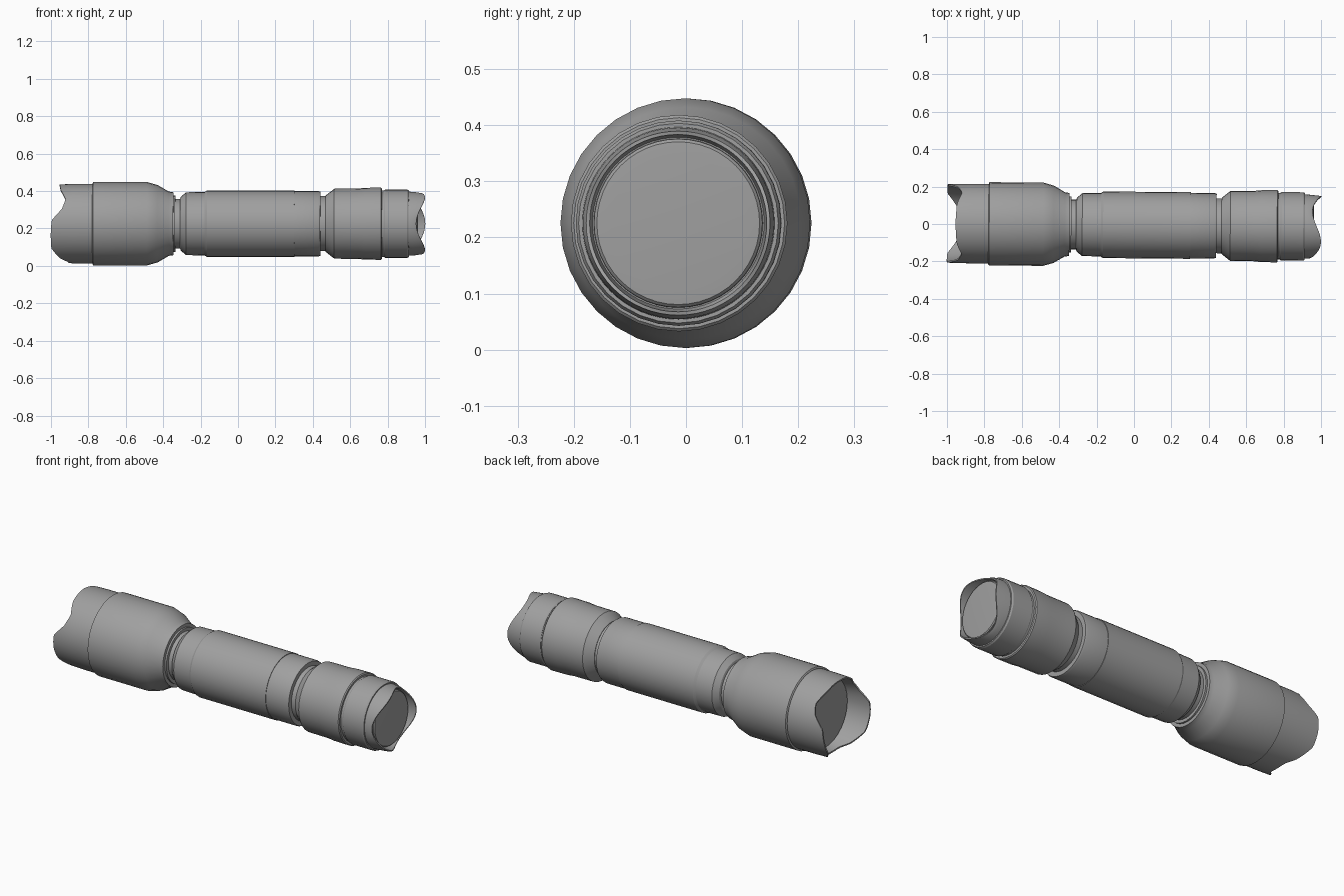
import bpy, bmesh, math

cube = bpy.data.objects.get("Cube")
if cube:
    bpy.data.objects.remove(cube, do_unlink=True)

grey = bpy.data.materials.new("matte_grey")
grey.use_nodes = True
grey.diffuse_color = (0.35, 0.35, 0.35, 1)
grey.node_tree.nodes["Principled BSDF"].inputs["Base Color"].default_value = (0.35, 0.35, 0.35, 1)


def lathe(name, profile, sides=32):
    """Spin (x, radius) points about the x axis; x may be a function of the angle."""
    bm = bmesh.new()
    rings = []
    for x, r in profile:
        if r == 0:
            rings.append([bm.verts.new((x, 0, 0))] * sides)
            continue
        ring = []
        for i in range(sides):
            a = 2 * math.pi * i / sides
            px = x(a) if callable(x) else x
            ring.append(bm.verts.new((px, r * math.cos(a), r * math.sin(a))))
        rings.append(ring)
    for lower, upper in zip(rings, rings[1:]):
        for i in range(sides):
            j = (i + 1) % sides
            corners = dict.fromkeys((lower[i], lower[j], upper[j], upper[i]))
            bm.faces.new(list(corners))
    bmesh.ops.recalc_face_normals(bm, faces=bm.faces)
    mesh = bpy.data.meshes.new(name)
    bm.to_mesh(mesh)
    bm.free()
    mesh.materials.append(grey)
    obj = bpy.data.objects.new(name, mesh)
    bpy.context.collection.objects.link(obj)
    obj.location = (0, -0.0055, 0.2255)
    obj.rotation_euler.z = math.radians(-0.5)
    bpy.ops.object.select_all(action='DESELECT')
    obj.select_set(True)
    bpy.context.view_layer.objects.active = obj
    bpy.ops.object.shade_smooth_by_angle(angle=math.radians(25))
    return obj


def solid(name, profile, sides=32):
    """Lathe closed at both ends."""
    return lathe(name, [(profile[0][0], 0)] + profile + [(profile[-1][0], 0)], sides)


# Scalloped front edge: elevation in degrees against x, the same on both sides
SCALLOP = [(-90, -0.905), (-75, -0.91), (-62, -0.95), (-38, -0.998), (-15, -1.0),
           (5, -0.995), (22, -0.94), (38, -0.92), (60, -0.948), (90, -0.955)]


def front_edge(a):
    e = math.degrees(math.asin(max(-1, min(1, math.sin(a)))))
    for (e0, x0), (e1, x1) in zip(SCALLOP, SCALLOP[1:]):
        if e <= e1:
            return x0 + (x1 - x0) * (e - e0) / (e1 - e0)
    return SCALLOP[-1][1]


# Three-lobed rear edge
def rear_edge(a):
    return 0.977 + 0.023 * math.cos(3 * a)


# Head: scalloped bezel with recessed lens
lathe("bezel", [(-0.76, 0), (-0.76, 0.2125), (-0.88, 0.2125), (front_edge, 0.210),
                (front_edge, 0.202), (-0.865, 0.190), (-0.865, 0)], 64)
solid("lens", [(-0.855, 0.187), (-0.868, 0.187), (-0.872, 0.180)])
solid("head", [(-0.778, 0.216), (-0.774, 0.2225), (-0.485, 0.2225), (-0.43, 0.207),
               (-0.37, 0.172), (-0.345, 0.168), (-0.345, 0.14)])

# Front neck and grip tube
solid("front_neck", [(-0.36, 0.150), (-0.335, 0.150), (-0.335, 0.133), (-0.30, 0.133)])
solid("front_collar", [(-0.31, 0.133), (-0.305, 0.145), (-0.277, 0.168), (-0.165, 0.170)])
solid("grip", [(-0.18, 0.168), (-0.165, 0.178), (0.302, 0.178)])
solid("grip_rear_band", [(0.29, 0.175), (0.43, 0.175), (0.441, 0.171), (0.441, 0.14)])
solid("rear_neck", [(0.43, 0.147), (0.48, 0.147)])

# Tail sleeve, ring and cap
solid("tail_sleeve", [(0.468, 0.150), (0.515, 0.187), (0.64, 0.188), (0.68, 0.192),
                      (0.765, 0.193), (0.770, 0.188)])
solid("tail_groove", [(0.76, 0.177), (0.80, 0.177)])
solid("tail_ring", [(0.782, 0.179), (0.788, 0.183), (0.905, 0.183), (0.914, 0.178)])
lathe("tail_cap", [(0.90, 0), (0.90, 0.172), (0.94, 0.170), (rear_edge, 0.164),
                   (rear_edge, 0.158), (0.945, 0.153), (0.945, 0)], 64)
solid("button", [(0.94, 0.151), (0.954, 0.150), (0.959, 0.145), (0.961, 0.12)], 48)
